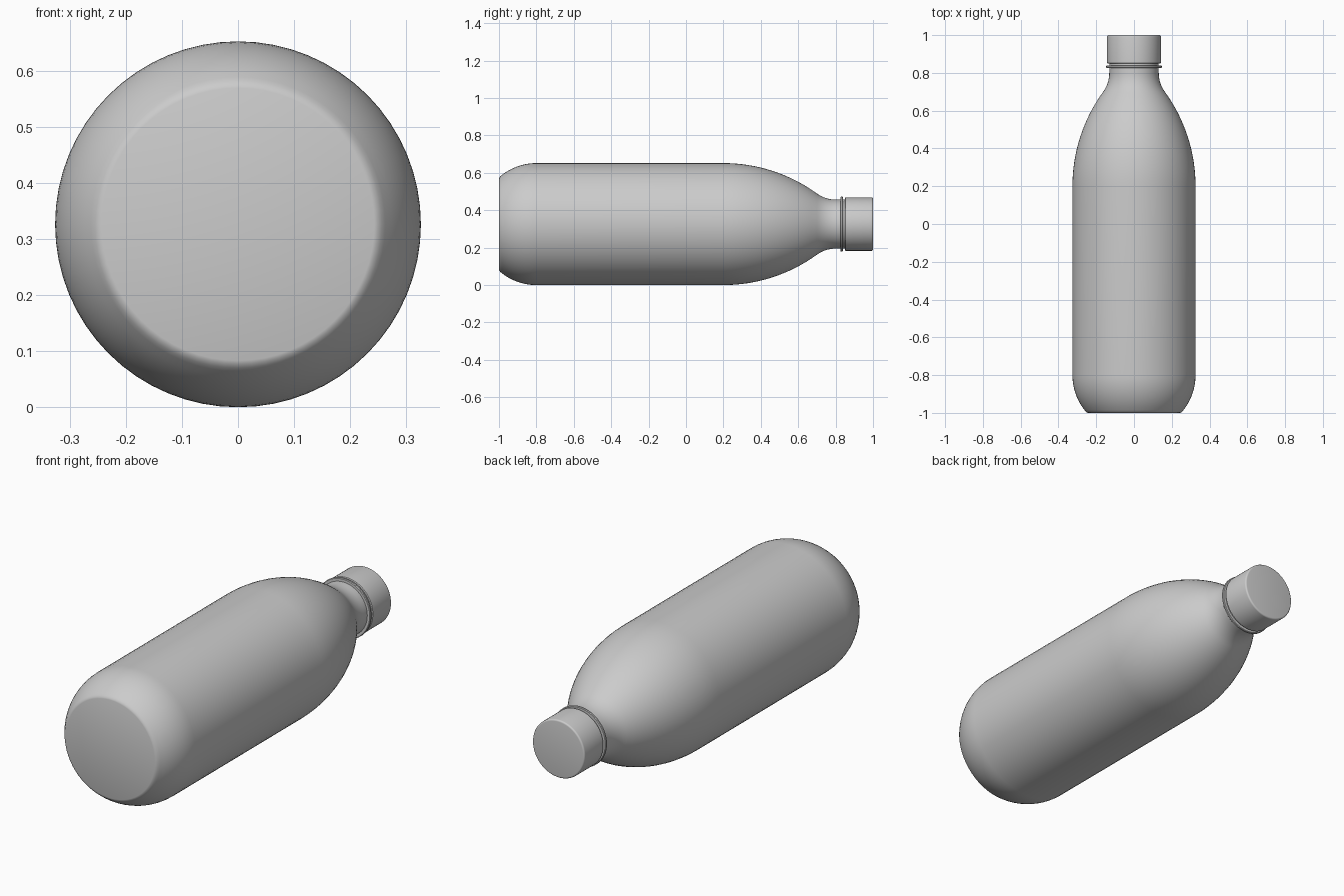
import bpy, math
from math import sin, cos, pi

if "Cube" in bpy.data.objects:
    bpy.data.objects.remove(bpy.data.objects["Cube"])

RADIUS = 0.326
SEGMENTS = 64

grey = bpy.data.materials.new("plain grey")
grey.use_nodes = True
grey.diffuse_color = (0.6, 0.6, 0.6, 1)
grey.node_tree.nodes["Principled BSDF"].inputs["Base Color"].default_value = (0.6, 0.6, 0.6, 1)


def arc(cy, cr, radius, start, end, steps):
    """Profile points (y, r) on an arc; angle 0 points outward, positive towards the back."""
    angles = [math.radians(start + (end - start) * i / steps) for i in range(steps + 1)]
    return [(cy + radius * sin(a), cr + radius * cos(a)) for a in angles]


def lathe(name, profile, closed=False):
    """Spin a profile of (y, r) about the bottle's lengthwise axis."""
    verts, faces = [], []
    for y, r in profile:
        for s in range(SEGMENTS):
            a = 2 * pi * s / SEGMENTS
            verts.append((r * cos(a), y, RADIUS + r * sin(a)))
    rows = len(profile)
    for i in range(rows if closed else rows - 1):
        a, b = i * SEGMENTS, (i + 1) % rows * SEGMENTS
        for s in range(SEGMENTS):
            t = (s + 1) % SEGMENTS
            faces.append((a + s, b + s, b + t, a + t))
    if not closed:
        faces.append(tuple(range(SEGMENTS)))
        faces.append(tuple(reversed(range((rows - 1) * SEGMENTS, rows * SEGMENTS))))
    mesh = bpy.data.meshes.new(name)
    mesh.from_pydata(verts, [], faces)
    mesh.materials.append(grey)
    obj = bpy.data.objects.new(name, mesh)
    bpy.context.collection.objects.link(obj)
    bpy.ops.object.select_all(action="DESELECT")
    obj.select_set(True)
    bpy.context.view_layer.objects.active = obj
    bpy.ops.object.shade_smooth_by_angle(angle=math.radians(35))
    return obj


# Body: flat base, rounded foot, straight wall, domed shoulder, flared neck
base = [(-1, 0.243), (-0.998, 0.249), (-0.993, 0.256)]
foot = arc(-0.8, RADIUS - 0.3, 0.3, -38, 0, 10)
shoulder = arc(0.2, RADIUS - 0.85, 0.85, 0, 36, 16)
flare = arc(0.8, 0.301, 0.17, 180 + 36, 180, 8)
lathe("bottle_body", base + foot + shoulder + flare[1:] + [(0.86, 0.131)])

# Ring under the cap
lathe("neck_ring", [(0.826, 0.125), (0.826, 0.144), (0.829, 0.147),
                    (0.836, 0.147), (0.839, 0.144), (0.839, 0.125)], closed=True)

# Cap with softened edges
lathe("cap", [(0.85, 0.139), (0.853, 0.143)]
      + arc(0.992, 0.135, 0.008, 0, 90, 4))
